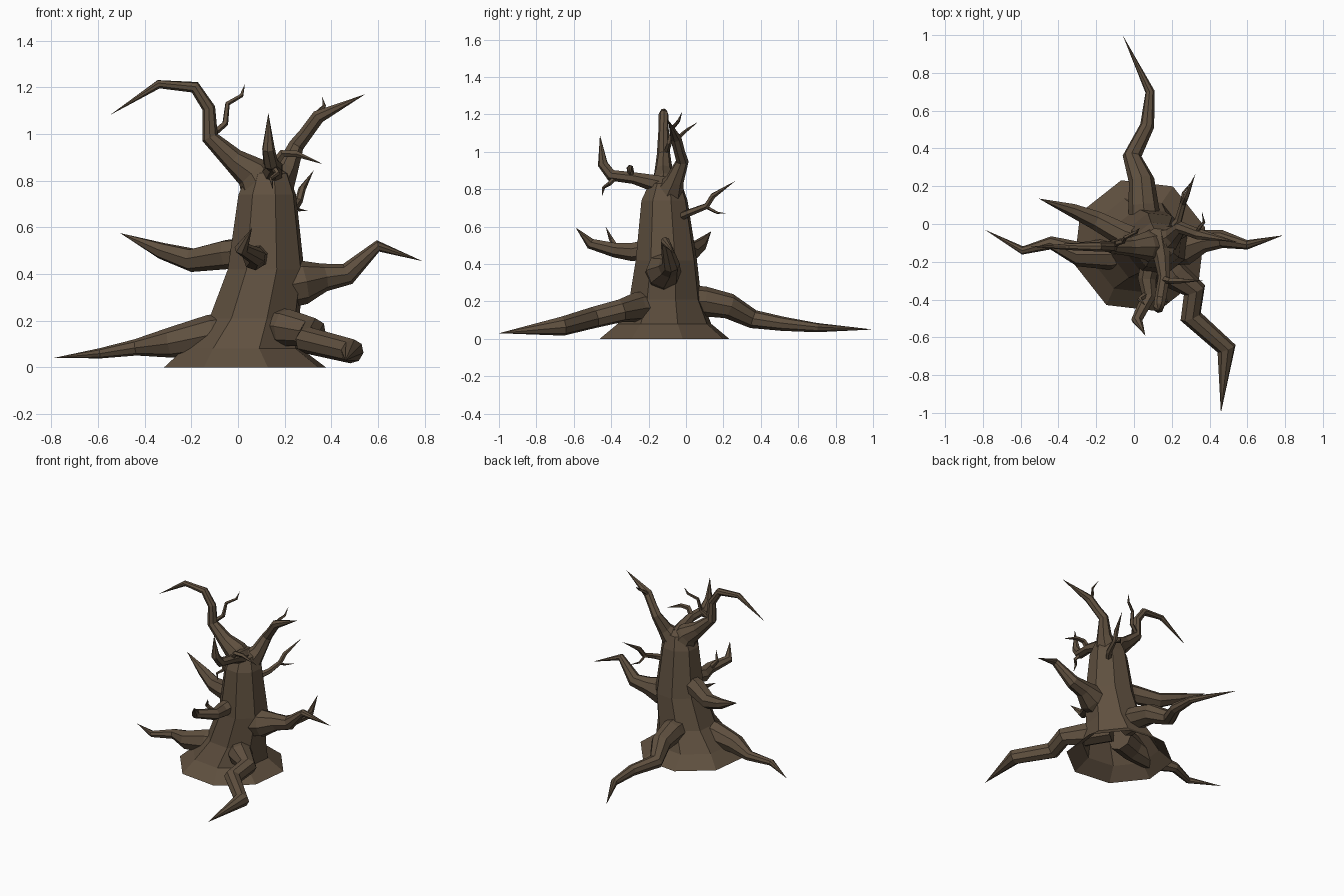
import bpy, bmesh, math
from mathutils import Vector

bark = bpy.data.materials.new("bark")
bark.diffuse_color = (0.115, 0.08, 0.05, 1)


def finish(name, bm):
    bmesh.ops.recalc_face_normals(bm, faces=bm.faces[:])
    me = bpy.data.meshes.new(name)
    bm.to_mesh(me)
    bm.free()
    me.materials.append(bark)
    ob = bpy.data.objects.new(name, me)
    bpy.context.collection.objects.link(ob)
    return ob


def skin(bm, a, b):
    n = len(a)
    for i in range(n):
        j = (i + 1) % n
        bm.faces.new((a[i], a[j], b[j], b[i]))


def limb(name, pts, sides=7):
    """Tapered limb through (x, y, z, radius); the last point is a sharp tip."""
    bm = bmesh.new()
    P = [Vector(p[:3]) for p in pts]
    u, prev = None, None
    for k in range(len(P) - 1):
        t = (P[k + 1] - P[k]).normalized()
        if k:
            t = (t + (P[k] - P[k - 1]).normalized()).normalized()
        if u is None:
            u = t.orthogonal()
        u = (u - t * u.dot(t)).normalized()
        v = t.cross(u)
        ring = []
        for i in range(sides):
            a = 2 * math.pi * i / sides
            ring.append(bm.verts.new(P[k] + pts[k][3] * (u * math.cos(a) + v * math.sin(a))))
        if prev:
            skin(bm, prev, ring)
        else:
            bm.faces.new(ring)
        prev = ring
    tip = bm.verts.new(P[-1])
    for i in range(sides):
        bm.faces.new((prev[i], prev[(i + 1) % sides], tip))
    return finish(name, bm)


# Trunk: leaning eight-sided column with a flared skirt, open underneath
bm = bmesh.new()
prev = None
for x, y, z, r in [(0.03, -0.115, 0, 0.36), (0.02, -0.115, 0.08, 0.26), (0.07, -0.11, 0.21, 0.2),
                   (0.12, -0.105, 0.42, 0.17), (0.125, -0.115, 0.74, 0.128),
                   (0.13, -0.11, 0.83, 0.09), (0.13, -0.11, 0.86, 0.04)]:
    ring = [bm.verts.new((x + r * math.cos(math.pi * (i + 0.35) / 4),
                          y + r * math.sin(math.pi * (i + 0.35) / 4), z)) for i in range(8)]
    if prev:
        skin(bm, prev, ring)
    prev = ring
bm.faces.new(prev)
finish("trunk", bm)

# Roots
limb("left_root", [(0.02, -0.12, 0.15, .09), (-0.12, -0.16, 0.14, .085), (-0.29, -0.16, 0.105, .065),
                   (-0.44, -0.10, 0.085, .035), (-0.59, -0.14, 0.06, .022), (-0.79, -0.03, 0.04, 0)], 8)
limb("front_root", [(0.1, -0.12, 0.18, .08), (0.21, -0.27, 0.17, .08), (0.32, -0.35, 0.15, .062),
                    (0.3, -0.49, 0.115, .058), (0.49, -0.66, 0.068, .052), (0.46, -1.0, 0.03, 0)], 8)
limb("back_root", [(0.06, -0.02, 0.2, .09), (0.05, 0.1, 0.2, .08), (0.04, 0.23, 0.175, .068),
                   (-0.01, 0.36, 0.105, .05), (0.07, 0.52, 0.08, .038), (0.085, 0.7, 0.06, .025),
                   (-0.06, 1.0, 0.05, 0)], 8)

# Middle branches
limb("left_branch", [(0.08, -0.1, 0.5, .06), (-0.05, -0.06, 0.485, .065), (-0.2, 0.02, 0.46, .052),
                     (-0.33, 0.075, 0.5, .036), (-0.505, 0.135, 0.575, 0)])
limb("right_branch", [(0.15, -0.12, 0.34, .1), (0.28, -0.12, 0.365, .095), (0.37, -0.09, 0.385, .06),
                      (0.47, -0.08, 0.4, .047), (0.6, -0.11, 0.52, .025), (0.79, -0.06, 0.455, 0)], 8)
limb("front_branch", [(0.1, -0.15, 0.49, .055), (0.07, -0.29, 0.465, .05), (0.08, -0.38, 0.475, .04),
                      (0.015, -0.51, 0.51, .03), (0.06, -0.59, 0.595, 0)])
limb("front_branch_twig", [(0.07, -0.37, 0.48, .02), (0.03, -0.4, 0.535, .013), (0.06, -0.43, 0.6, 0)], 5)
limb("back_branch", [(0.17, -0.06, 0.64, .025), (0.235, 0.02, 0.675, .02), (0.26, 0.11, 0.71, .017),
                     (0.275, 0.145, 0.765, .016), (0.325, 0.265, 0.845, 0)], 6)
limb("back_branch_twig", [(0.25, 0.1, 0.71, .01), (0.26, 0.165, 0.675, .007), (0.3, 0.22, 0.67, 0)], 5)

# Crown forks
limb("crown_left", [(0.12, -0.115, 0.74, .11), (0.06, -0.115, 0.835, .075), (-0.02, -0.12, 0.89, .05),
                    (-0.12, -0.12, 0.985, .036), (-0.125, -0.12, 1.11, .028), (-0.185, -0.12, 1.2, .026),
                    (-0.34, -0.12, 1.213, .019), (-0.55, -0.12, 1.08, 0)], 8)
limb("crown_left_twig", [(-0.12, -0.11, 0.99, .015), (-0.055, -0.09, 1.045, .014), (-0.045, -0.07, 1.13, .011),
                         (0.015, -0.04, 1.165, .009), (0.03, -0.02, 1.215, 0)], 5)
limb("crown_right", [(0.15, -0.1, 0.76, .09), (0.21, -0.06, 0.85, .05), (0.25, -0.02, 0.95, .034),
                     (0.29, -0.035, 1.0, .03), (0.345, -0.055, 1.075, .03), (0.545, -0.095, 1.17, 0)])
limb("crown_right_twig", [(0.33, -0.055, 1.06, .013), (0.345, -0.02, 1.095, .01), (0.37, 0.01, 1.12, .008),
                          (0.36, 0.065, 1.16, 0)], 5)
limb("crown_front", [(0.13, -0.08, 0.81, .055), (0.15, -0.18, 0.835, .045), (0.16, -0.28, 0.86, .032),
                     (0.14, -0.4, 0.875, .032), (0.13, -0.445, 0.935, .028), (0.13, -0.46, 1.09, 0)])
limb("crown_front_side_twig", [(0.15, -0.29, 0.86, .02), (0.19, -0.3, 0.915, .018),
                               (0.25, -0.3, 0.915, .014), (0.365, -0.3, 0.87, 0)], 5)
limb("crown_front_low_twig", [(0.15, -0.38, 0.86, .014), (0.17, -0.41, 0.83, .012),
                              (0.14, -0.44, 0.81, .009), (0.15, -0.45, 0.76, 0)], 5)
